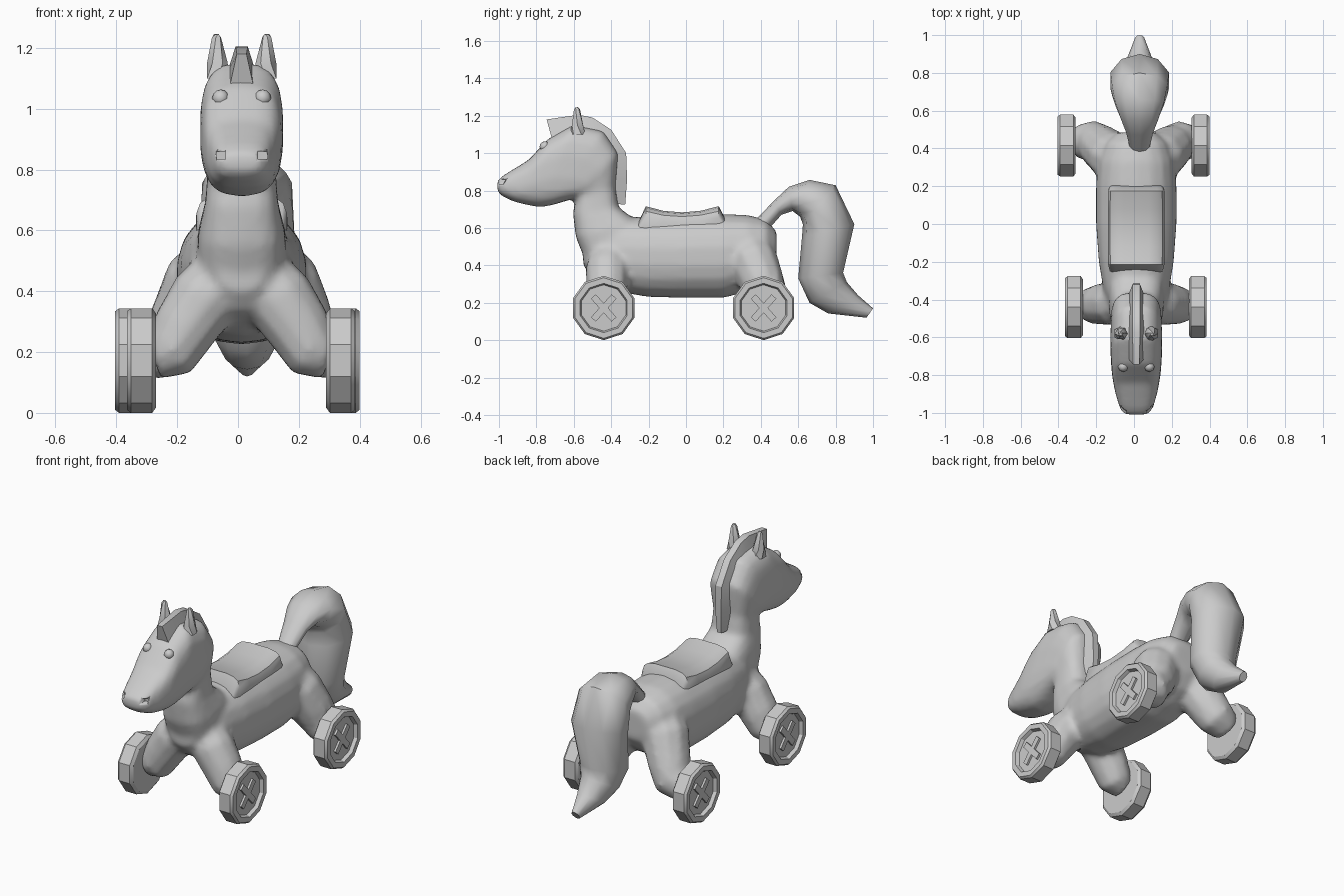
import bpy, bmesh, math
from mathutils import Vector, Matrix

if "Cube" in bpy.data.objects:
    bpy.data.objects.remove(bpy.data.objects["Cube"])

CX = 0.012  # the body sits slightly off the wheel centre line


def ring_shape(n, p):
    """Unit superellipse; p=2 is round, larger is boxier."""
    pts = []
    for i in range(n):
        a = 2 * math.pi * (i + 0.5) / n
        c, s = math.cos(a), math.sin(a)
        pts.append((math.copysign(abs(c) ** (2 / p), c), math.copysign(abs(s) ** (2 / p), s)))
    return pts


def skin(bm, rings):
    """Bridge rings of points and cap both ends."""
    vr = [[bm.verts.new(p) for p in r] for r in rings]
    n = len(vr[0])
    for a, b in zip(vr, vr[1:]):
        for i in range(n):
            bm.faces.new((a[i], a[(i + 1) % n], b[(i + 1) % n], b[i]))
    bm.faces.new(vr[0])
    bm.faces.new(vr[-1])


def loft(bm, sections, shape, cx=CX):
    """Sections are (y, z) of one outline side, (y, z) of the other, half width."""
    rings = []
    for y0, z0, y1, z1, hw in sections:
        a, b = Vector((cx, y0, z0)), Vector((cx, y1, z1))
        m, h = (a + b) / 2, (b - a) / 2
        rings.append([m + h * v + Vector((hw * u, 0, 0)) for u, v in shape])
    skin(bm, rings)


def limb(bm, pts, n=10):
    """Round limb through (x, y, z, radius) points."""
    rings = []
    for i, p in enumerate(pts):
        d = Vector(pts[min(i + 1, len(pts) - 1)][:3]) - Vector(pts[max(i - 1, 0)][:3])
        q = d.to_track_quat('Z', 'Y')
        rings.append([Vector(p[:3]) + q @ Vector((p[3] * math.cos(k * 2 * math.pi / n),
                      p[3] * math.sin(k * 2 * math.pi / n), 0)) for k in range(n)])
    skin(bm, rings)


def finish(name, bm, angle=40):
    bmesh.ops.recalc_face_normals(bm, faces=bm.faces)
    me = bpy.data.meshes.new(name)
    bm.to_mesh(me)
    bm.free()
    me.shade_smooth()
    me.set_sharp_from_angle(angle=math.radians(angle))
    ob = bpy.data.objects.new(name, me)
    bpy.context.collection.objects.link(ob)
    return ob


def box(bm, loc, size, rot=Matrix()):
    bmesh.ops.create_cube(bm, size=1, matrix=Matrix.Translation(loc) @ rot
                          @ Matrix.Diagonal((*size, 1)))


# body: torso, neck with head, and four legs fused into one smooth skin
bm = bmesh.new()
torso = [(-.55, .40, .55, .07), (-.50, .33, .62, .13), (-.35, .255, .65, .175),
         (-.20, .23, .665, .20), (0, .225, .67, .215), (.20, .225, .675, .215),
         (.33, .26, .67, .205), (.43, .32, .645, .17), (.485, .41, .58, .10)]
loft(bm, [(y, a, y, b, w) for y, a, b, w in torso], ring_shape(18, 2.3))
loft(bm, [(-.52, .38, -.20, .50, .15), (-.59, .55, -.25, .63, .145),
          (-.605, .68, -.36, .71, .12), (-.59, .765, -.375, .82, .113),
          (-.62, .75, -.36, 1.0, .133), (-.72, .72, -.44, 1.12, .137),
          (-.78, .71, -.60, 1.155, .137), (-.84, .72, -.74, 1.075, .13),
          (-.915, .738, -.84, .965, .115), (-.985, .77, -.97, .885, .088),
          (-1.01, .80, -1.008, .855, .06)], ring_shape(18, 2.9))
for s in (-1, 1):
    limb(bm, [(CX + s * x, y, z, r) for x, y, z, r in
              [(.05, -.40, .47, .10), (.12, -.42, .38, .12), (.19, -.425, .275, .11),
               (.235, -.43, .20, .10), (.29, -.43, .18, .075)]])
    limb(bm, [(CX + s * x, y, z, r) for x, y, z, r in
              [(.06, .33, .50, .12), (.13, .36, .42, .135), (.19, .41, .30, .12),
               (.24, .44, .215, .11), (.32, .435, .185, .085)]])
body = finish("body", bm)
m = body.modifiers.new("fuse", 'REMESH')
m.mode, m.voxel_size, m.use_smooth_shade = 'VOXEL', 0.017, True
m = body.modifiers.new("soften", 'SMOOTH')
m.factor, m.iterations = 0.5, 6

# nostril holes
bm = bmesh.new()
for s in (-1, 1):
    box(bm, (CX + s * .068, -.99, .847), (.03, .07, .026))
cutter = finish("nostril_cutter", bm)
cutter.hide_render = True
cutter.hide_viewport = True
m = body.modifiers.new("nostrils", 'BOOLEAN')
m.operation, m.object, m.solver = 'DIFFERENCE', cutter, 'EXACT'

# tail
bm = bmesh.new()
loft(bm, [(.43, .58, .36, .63, .05), (.51, .67, .47, .745, .075), (.57, .69, .55, .82, .105),
          (.61, .66, .66, .857, .135), (.625, .62, .80, .828, .155), (.62, .55, .90, .62, .163),
          (.60, .33, .84, .36, .14), (.66, .20, .86, .31, .11), (.76, .143, .92, .24, .075),
          (.965, .12, 1.0, .17, .025)], ring_shape(10, 2), 0.03)
finish("tail", bm, 50)

# mane with forelock
bm = bmesh.new()
loft(bm, [(-.715, 1.07, -.745, 1.18, .04), (-.57, 1.11, -.575, 1.205, .05),
          (-.47, 1.06, -.50, 1.19, .05), (-.43, 1.03, -.40, 1.125, .05),
          (-.395, .98, -.32, 1.0, .05), (-.395, .86, -.315, .86, .045),
          (-.40, .73, -.325, .725, .035)],
     [(-1, -1), (1, -1), (.4, 1), (-.4, 1)])
finish("mane", bm, 30)

# saddle
bm = bmesh.new()
loft(bm, [(y, .50, y, z, w) for y, z, w in
          [(-.255, .63, .14), (-.215, .717, .15), (-.12, .692, .152), (-.02, .684, .152),
           (.08, .693, .152), (.175, .717, .15), (.205, .66, .14)]], ring_shape(16, 4))
finish("saddle", bm, 35)

# ears and eyes
for s, side in ((-1, "left"), (1, "right")):
    bm = bmesh.new()
    limb(bm, [(CX + s * .078, -.58, 1.10, .042), (CX + s * .08, -.58, 1.15, .034),
              (CX + s * .083, -.583, 1.235, .016), (CX + s * .083, -.584, 1.245, .008)], 6)
    finish("ear_" + side, bm, 45)
    bm = bmesh.new()
    bmesh.ops.create_uvsphere(bm, u_segments=8, v_segments=6, radius=.028,
                              matrix=Matrix.Translation((CX + s * .069, -.755, 1.035)))
    finish("eye_" + side, bm, 60)

# wheels: ten-sided rim, recessed face and crossed bolt
profile = [(.155, 0), (.172, .012), (.172, .082), (.162, .095), (.132, .095), (.124, .075)]
for end, y, x_in, cx in (("front", -.44, .28, .01), ("rear", .415, .307, -.002)):
    for s, side in ((-1, "left"), (1, "right")):
        bm = bmesh.new()
        skin(bm, [[(cx + s * (x_in + d), y + r * math.sin(k * math.pi / 5),
                    .172 + r * math.cos(k * math.pi / 5)) for k in range(10)]
                  for r, d in profile])
        for a in (-48, 48):
            box(bm, (cx + s * (x_in + .075), y, .172), (.024, .165, .035),
                Matrix.Rotation(math.radians(a), 4, 'X'))
        finish(f"wheel_{end}_{side}", bm, 30)
